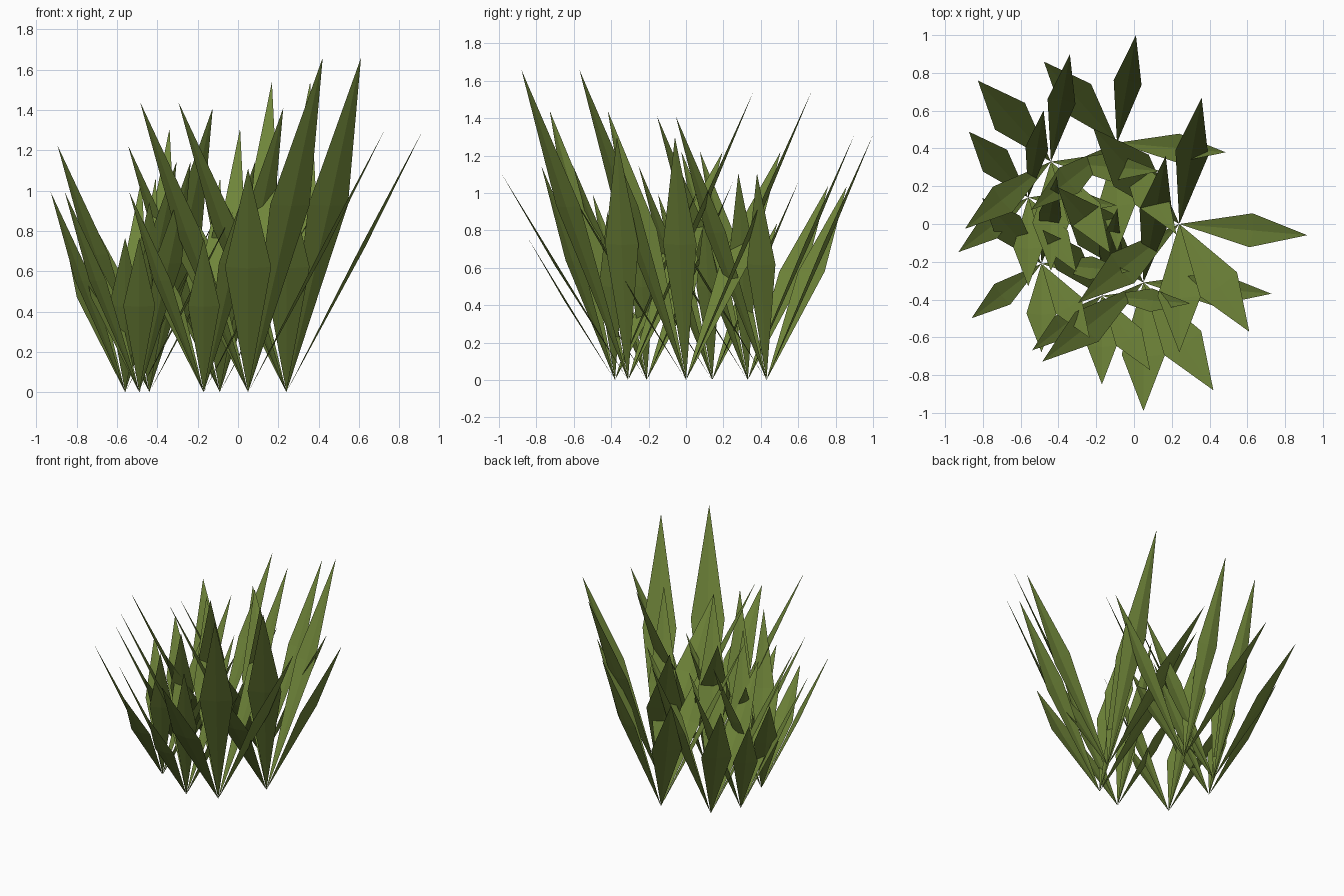
import bpy, math
from mathutils import Vector

if "Cube" in bpy.data.objects:
    bpy.data.objects.remove(bpy.data.objects["Cube"])

leaf = bpy.data.materials.new("leaf green")
leaf.diffuse_color = (0.162, 0.238, 0.042, 1)
leaf.use_nodes = True
leaf.node_tree.nodes["Principled BSDF"].inputs["Base Color"].default_value = leaf.diffuse_color

REACH = 0.68      # horizontal reach of every full-size blade
MID = 0.56        # widest point along the blade
FOLD = 0.014      # depth of the centre crease

# Blades of one tuft: heading in degrees, tip height, half width
BLADES = [(-5, 1.30, 0.09), (-57, 1.66, 0.117), (80, 1.54, 0.088),
          (132, 1.22, 0.125), (218, 1.44, 0.1), (270, 1.11, 0.115)]

# Tufts: base x, base y, scale
TUFTS = [(0.24, 0.0, 1.0), (0.05, -0.31, 1.0),
         (-0.09, 0.43, 0.85), (-0.44, 0.33, 0.85),
         (-0.56, 0.14, 0.69), (-0.49, -0.21, 0.69), (-0.17, -0.38, 0.69)]


def tuft_mesh():
    """Diamond blades, creased down the middle, spreading from one point."""
    verts, faces = [], []
    for heading, height, half in BLADES:
        a = math.radians(heading)
        out = Vector((math.cos(a), math.sin(a), 0))
        side = Vector((-math.sin(a), math.cos(a), 0))
        tip = out * REACH + Vector((0, 0, height))
        up = tip.cross(side).normalized()
        if up.z < 0:
            up = -up
        mid = tip * MID
        n = len(verts)
        verts += [Vector(), mid - side * half, mid - up * FOLD,
                  mid + side * half, tip]
        faces += [(n, n + 1, n + 2), (n, n + 2, n + 3),
                  (n + 1, n + 4, n + 2), (n + 2, n + 4, n + 3)]
    mesh = bpy.data.meshes.new("grass_tuft")
    mesh.from_pydata(verts, [], faces)
    mesh.materials.append(leaf)
    return mesh


# Place the same tuft at each spot in three sizes
mesh = tuft_mesh()
for i, (x, y, s) in enumerate(TUFTS):
    tuft = bpy.data.objects.new(f"grass_tuft_{i + 1}", mesh)
    tuft.location = (x, y, 0)
    tuft.scale = (s, s, s)
    bpy.context.collection.objects.link(tuft)
